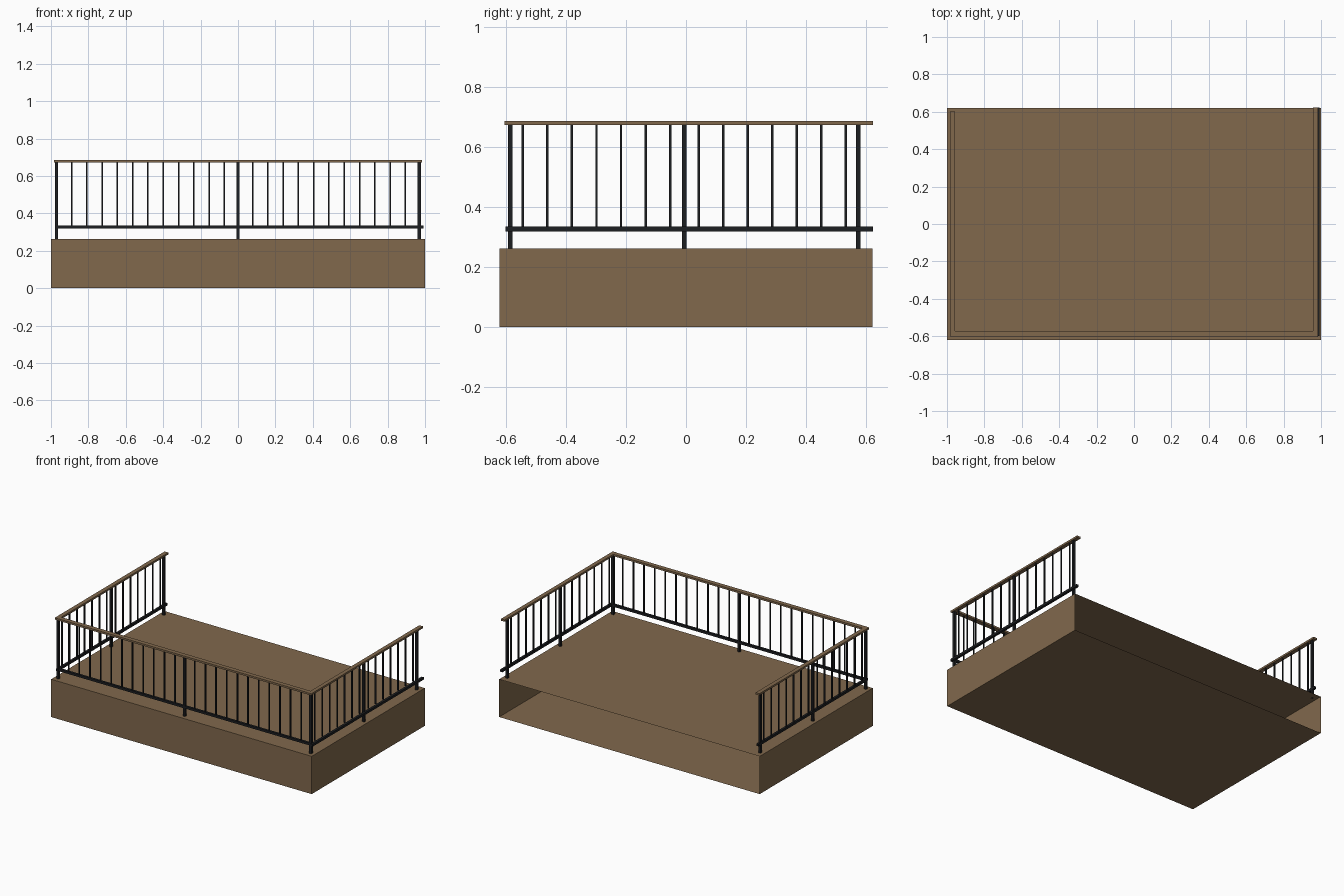
import bpy, bmesh
from mathutils import Vector

cube = bpy.data.objects.get("Cube")
if cube:
    bpy.data.objects.remove(cube, do_unlink=True)


def material(name, rgb):
    m = bpy.data.materials.new(name)
    m.use_nodes = True
    colour = (*rgb, 1)
    m.diffuse_color = colour
    m.node_tree.nodes["Principled BSDF"].inputs["Base Color"].default_value = colour
    return m


WOOD = material("brown wood", (0.22, 0.14, 0.073))
METAL = material("black metal", (0.012, 0.013, 0.015))

DECK_TOP = 0.262
LOW_BOTTOM, LOW_TOP = 0.318, 0.334
CAP_BOTTOM, CAP_TOP = 0.673, 0.686
POST, BAR = 0.016, 0.008


def add_box(bm, lo, hi):
    lo, hi = Vector(lo), Vector(hi)
    size, mid = hi - lo, (lo + hi) / 2
    for v in bmesh.ops.create_cube(bm, size=1)["verts"]:
        v.co = v.co * size + mid


def finish(bm, name, mat):
    mesh = bpy.data.meshes.new(name)
    bm.to_mesh(mesh)
    bm.free()
    mesh.materials.append(mat)
    obj = bpy.data.objects.new(name, mesh)
    bpy.context.collection.objects.link(obj)
    return obj


def boxes(name, mat, bounds):
    bm = bmesh.new()
    for lo, hi in bounds:
        add_box(bm, lo, hi)
    return finish(bm, name, mat)


def upright(x, y, width, z0, z1):
    h = width / 2
    return (x - h, y - h, z0), (x + h, y + h, z1)


def railing(side, place, posts, bars, cap, low):
    """place(t) gives the ground position at distance t along the railing."""
    boxes(side + "_posts", METAL,
          [upright(*place(t), POST, DECK_TOP, CAP_BOTTOM) for t in posts])
    boxes(side + "_balusters", METAL,
          [upright(*place(t), BAR, LOW_TOP, CAP_BOTTOM) for t in bars])
    for name, mat, (x0, x1, y0, y1), z0, z1 in (
            ("_handrail", WOOD, cap, CAP_BOTTOM, CAP_TOP),
            ("_lower_rail", METAL, low, LOW_BOTTOM, LOW_TOP)):
        boxes(side + name, mat, [((x0, y0, z0), (x1, y1, z1))])


# Hollow deck, open at the back
bm = bmesh.new()
add_box(bm, (-1, -0.62, 0), (1, 0.62, DECK_TOP))
bm.normal_update()
bmesh.ops.delete(bm, geom=[f for f in bm.faces if f.normal.y > 0.5],
                 context="FACES_ONLY")
finish(bm, "deck", WOOD)

# Front railing
step = 0.0817
front_bars = [start + i * step for start in (-0.89, 0.078) for i in range(11)]
railing("front", lambda t: (t, -0.585), (-0.97, 0, 0.968), front_bars,
        (-0.984, 0.984, -0.602, -0.571), (-0.97, 0.984, -0.593, -0.577))

# Side railings
side_bars = [start + i * step for start in (-0.543, 0.042) for i in range(7)]
side_posts = (-0.585, -0.006, 0.573)
railing("right", lambda t: (-0.97, t), side_posts, side_bars,
        (-0.985, -0.956, -0.602, 0.602), (-0.978, -0.962, -0.6, 0.602))
railing("left", lambda t: (0.97, t), side_posts, side_bars,
        (0.957, 0.985, -0.604, 0.622), (0.974, 0.991, -0.6, 0.622))
